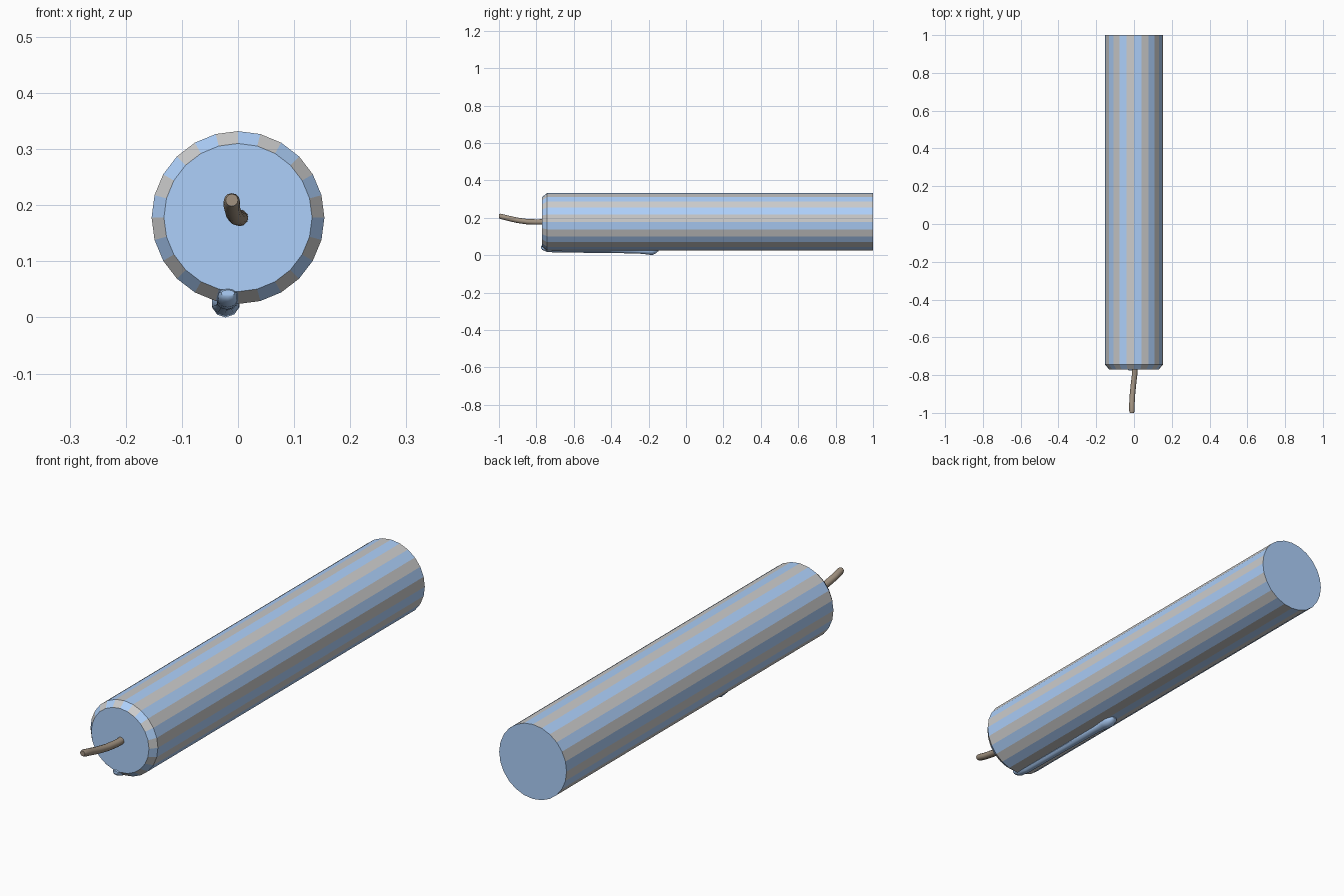
import bpy, bmesh
from math import sin, cos, pi
from mathutils import Vector

if "Cube" in bpy.data.objects:
    bpy.data.objects.remove(bpy.data.objects["Cube"])


def material(name, rgb):
    m = bpy.data.materials.new(name)
    m.diffuse_color = (*rgb, 1)
    m.use_nodes = True
    m.node_tree.nodes["Principled BSDF"].inputs["Base Color"].default_value = m.diffuse_color
    return m


BLUE = material("blue_wax", (0.42, 0.63, 0.96))
WHITE = material("white_wax", (0.88, 0.88, 0.88))
BROWN = material("wick_brown", (0.36, 0.29, 0.22))


def loft(name, rings, sides, mats, stripes=False, smooth=False):
    """Skin rings given as (x, y, z, x radius, z radius), capped at both ends."""
    bm = bmesh.new()
    loops = []
    for x, y, z, rx, rz in rings:
        loops.append([bm.verts.new((x + rx * sin(2 * pi * i / sides), y,
                                    z + rz * cos(2 * pi * i / sides)))
                      for i in range(sides)])
    for a, b in zip(loops, loops[1:]):
        for i in range(sides):
            j = (i + 1) % sides
            f = bm.faces.new((a[i], a[j], b[j], b[i]))
            f.material_index = i % 2 if stripes else 0
    bm.faces.new(loops[0])
    bm.faces.new(loops[-1])
    bmesh.ops.recalc_face_normals(bm, faces=bm.faces)
    me = bpy.data.meshes.new(name)
    bm.to_mesh(me)
    bm.free()
    for m in mats:
        me.materials.append(m)
    ob = bpy.data.objects.new(name, me)
    bpy.context.collection.objects.link(ob)
    if smooth:
        bpy.context.view_layer.objects.active = ob
        ob.select_set(True)
        bpy.ops.object.shade_smooth_by_angle(angle=0.7)
        ob.select_set(False)
    return ob


# Striped 24-sided candle with a bevelled burning end
CZ, R = 0.178, 0.154
loft("candle_body", [(0, -0.77, CZ, 0.132, 0.132),
                     (0, -0.743, CZ, R, R),
                     (0, 1.0, CZ, R, R)], 24, [BLUE, WHITE], stripes=True)

# Bent wick
wick = [(0.004, -0.755, 0.178), (0.003, -0.80, 0.177), (-0.003, -0.85, 0.179),
        (-0.008, -0.90, 0.186), (-0.011, -0.95, 0.197), (-0.011, -0.99, 0.207)]
rings = [(x, y, z, 0.0145, 0.0145) for x, y, z in wick]
rings.append((-0.011, -1.0, 0.209, 0.011, 0.011))
loft("wick", rings, 12, [BROWN], smooth=True)

# Wax drip running along the underside, ending in a swollen drop
drip = [(-0.018, -0.775, 0.043, 0.012, 0.006), (-0.018, -0.768, 0.040, 0.017, 0.012),
        (-0.019, -0.745, 0.032, 0.018, 0.014), (-0.020, -0.70, 0.028, 0.018, 0.014),
        (-0.021, -0.45, 0.027, 0.018, 0.015), (-0.022, -0.26, 0.026, 0.020, 0.017),
        (-0.022, -0.21, 0.026, 0.025, 0.022), (-0.022, -0.18, 0.027, 0.026, 0.027),
        (-0.022, -0.16, 0.028, 0.021, 0.018), (-0.022, -0.148, 0.029, 0.010, 0.008)]
loft("wax_drip", drip, 10, [BLUE], smooth=True)
